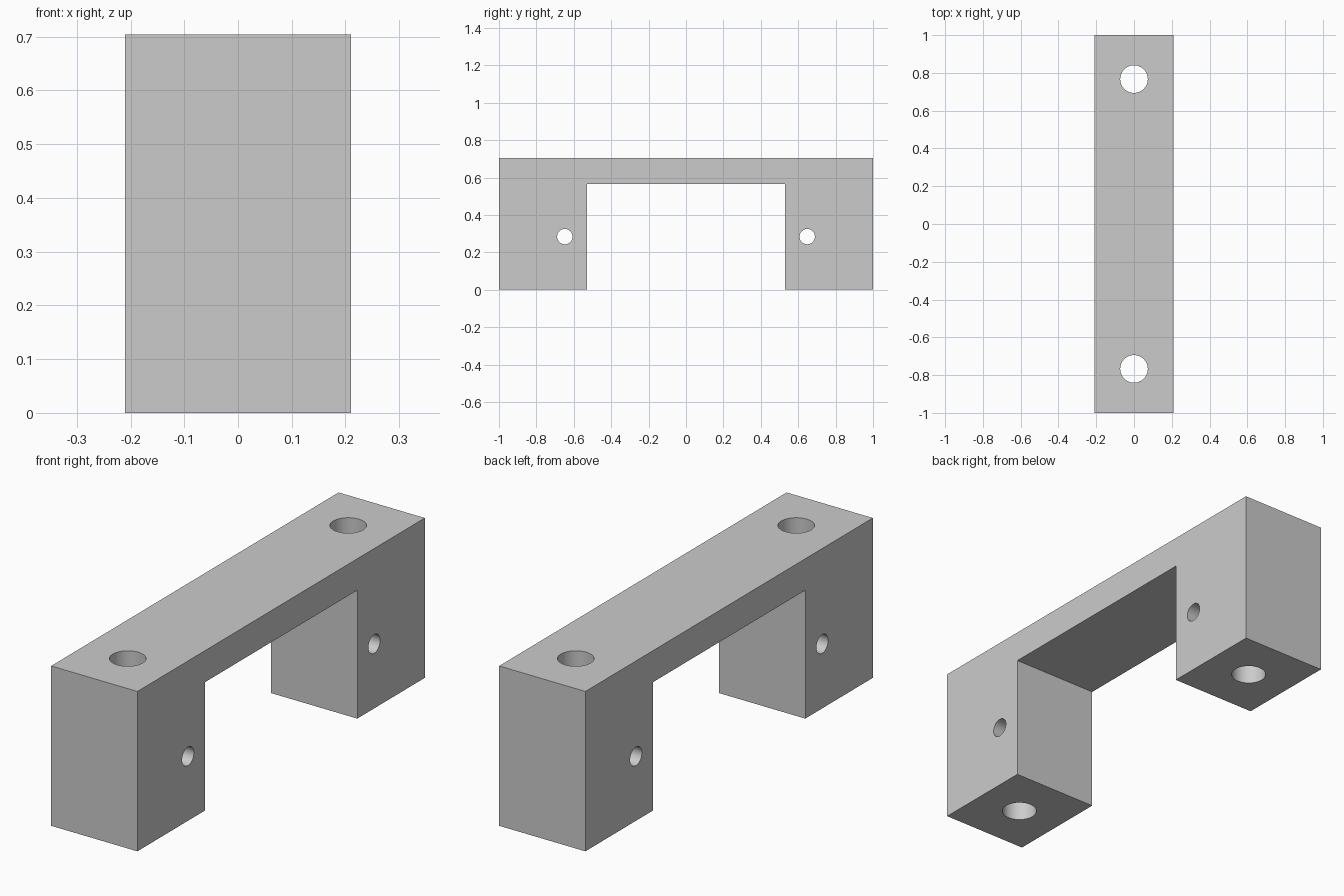
import bpy
import bmesh
import math

if "Cube" in bpy.data.objects:
    bpy.data.objects.remove(bpy.data.objects["Cube"], do_unlink=True)

HALF_W, HALF_L, HEIGHT = 0.21, 1.0, 0.704
LEG_INNER, BAR_UNDER = 0.53, 0.565

grey = bpy.data.materials.new("plain grey")
grey.use_nodes = True
colour = (0.6, 0.6, 0.6, 1)
grey.diffuse_color = colour
grey.node_tree.nodes["Principled BSDF"].inputs["Base Color"].default_value = colour

# Bridge-shaped side profile, extruded across the width
half = [(LEG_INNER, BAR_UNDER), (LEG_INNER, 0), (HALF_L, 0), (HALF_L, HEIGHT)]
profile = half + [(-y, z) for y, z in reversed(half)]
bm = bmesh.new()
face = bm.faces.new([bm.verts.new((-HALF_W, y, z)) for y, z in profile])
extruded = bmesh.ops.extrude_face_region(bm, geom=[face])["geom"]
moved = [v for v in extruded if isinstance(v, bmesh.types.BMVert)]
bmesh.ops.translate(bm, verts=moved, vec=(2 * HALF_W, 0, 0))
bmesh.ops.recalc_face_normals(bm, faces=bm.faces)
mesh = bpy.data.meshes.new("bracket")
bm.to_mesh(mesh)
bm.free()
mesh.materials.append(grey)
bracket = bpy.data.objects.new("bracket", mesh)
bpy.context.collection.objects.link(bracket)


def drill(name, radius, location, rotation):
    """Cut a round through hole in the bracket."""
    bpy.ops.mesh.primitive_cylinder_add(vertices=64, radius=radius, depth=2,
                                        location=location, rotation=rotation)
    cutter = bpy.context.object
    cutter.name = name
    cutter.data.materials.append(grey)
    cutter.hide_render = True
    bpy.ops.object.select_all(action="DESELECT")
    bracket.select_set(True)
    bpy.context.view_layer.objects.active = bracket
    cut = bracket.modifiers.new(name, "BOOLEAN")
    cut.operation = "DIFFERENCE"
    cut.solver = "EXACT"
    cut.object = cutter
    bpy.ops.object.modifier_apply(modifier=cut.name)
    bpy.data.objects.remove(cutter, do_unlink=True)


# Vertical mounting holes and smaller cross holes, one of each per leg
for side in (-1, 1):
    drill("mounting_hole", 0.073, (0, side * 0.767, HEIGHT / 2), (0, 0, 0))
    drill("cross_hole", 0.041, (0, side * 0.648, 0.284), (0, math.pi / 2, 0))

bpy.ops.object.shade_smooth_by_angle(angle=math.radians(30))
